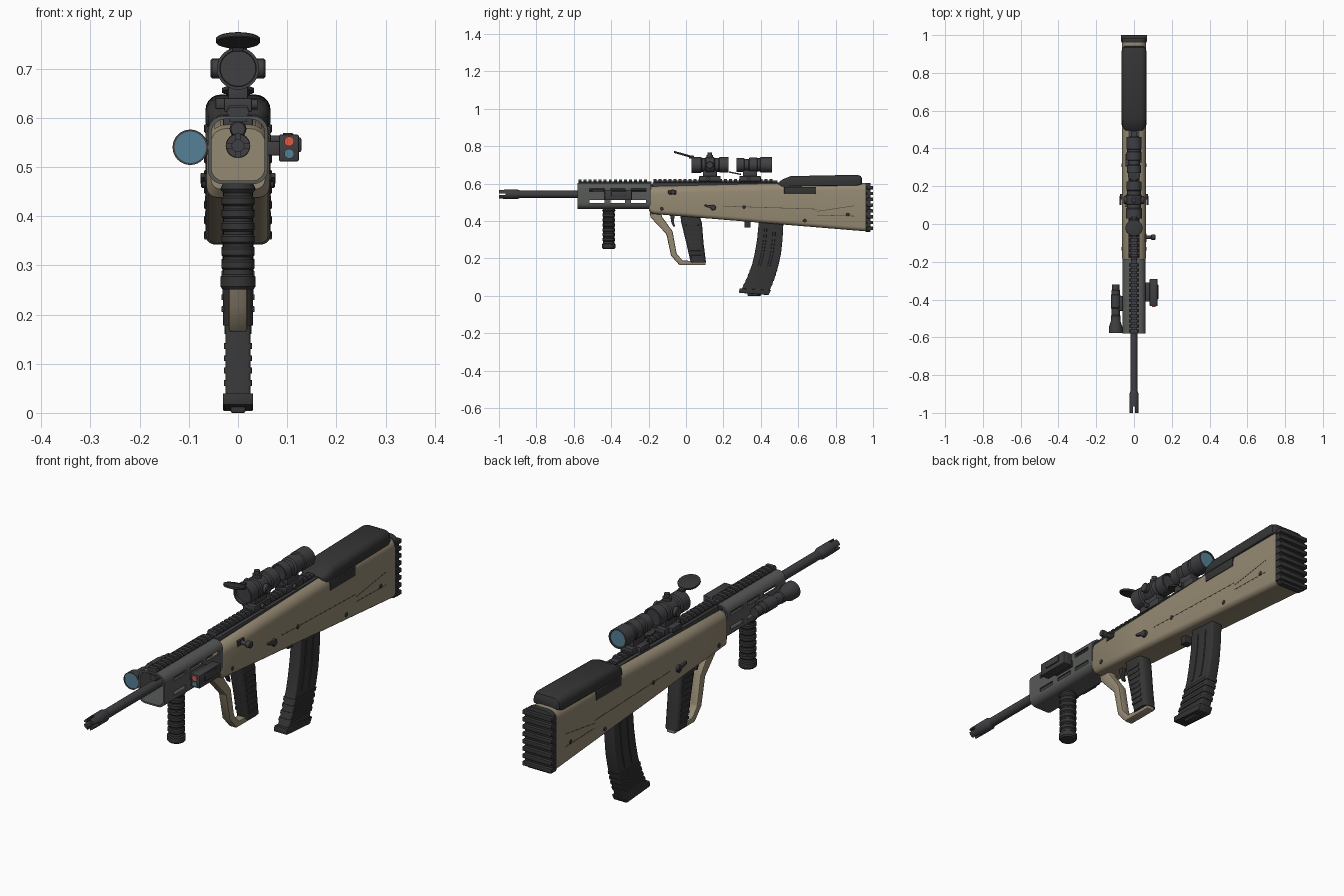
import bpy, bmesh, math
from mathutils import Vector

def material(name, rgb):
    m = bpy.data.materials.new(name)
    m.diffuse_color = (*rgb, 1)
    return m

TAN = material("tan_polymer", (0.30, 0.25, 0.17))
SEAM = material("dark_tan", (0.08, 0.065, 0.045))
BLACK = material("black_polymer", (0.035, 0.035, 0.035))
STEEL = material("dark_steel", (0.05, 0.05, 0.055))
GREY = material("grey_alloy", (0.095, 0.1, 0.095))
BLUE = material("blue_lens", (0.09, 0.22, 0.31))
RED = material("red_lens", (0.75, 0.10, 0.05))

def finish(name, bm, mat, bevel=0):
    bmesh.ops.recalc_face_normals(bm, faces=bm.faces)
    me = bpy.data.meshes.new(name)
    bm.to_mesh(me)
    bm.free()
    me.materials.append(mat)
    ob = bpy.data.objects.new(name, me)
    bpy.context.collection.objects.link(ob)
    if bevel:
        b = ob.modifiers.new("bevel", 'BEVEL')
        b.width, b.segments, b.limit_method = bevel, 2, 'ANGLE'
    return ob

def loft(name, rings, mat, bevel=0, loop=False):
    bm = bmesh.new()
    rs = [[bm.verts.new(p) for p in r] for r in rings]
    n = len(rs[0])
    for a, b in zip(rs, rs[1:] + (rs[:1] if loop else [])):
        for i in range(n):
            j = (i + 1) % n
            bm.faces.new((a[i], a[j], b[j], b[i]))
    if not loop:
        bm.faces.new(rs[0])
        bm.faces.new(rs[-1])
    return finish(name, bm, mat, bevel)

def solids(name, parts, mat, bevel=0):
    # parts: (2D outline, axis index, start, end)
    bm = bmesh.new()
    for pts, ax, a, b in parts:
        ends = []
        for t in (a, b):
            vs = []
            for p in pts:
                c = list(p)
                c.insert(ax, t)
                vs.append(bm.verts.new(c))
            bm.faces.new(vs)
            ends.append(vs)
        for i in range(len(pts)):
            j = (i + 1) % len(pts)
            bm.faces.new((ends[0][i], ends[0][j], ends[1][j], ends[1][i]))
    return finish(name, bm, mat, bevel)

def block(x0, x1, y0, y1, z0, z1):
    return ([(y0, z0), (y1, z0), (y1, z1), (y0, z1)], 0, x0, x1)

def box(name, dims, mat, bevel=0.003):
    return solids(name, [block(*dims)], mat, bevel)

def lathe(name, origin, axis, prof, mat, n=32):
    q = Vector(axis).to_track_quat('Z', 'Y')
    o = Vector(origin)
    ang = [2 * math.pi * i / n for i in range(n)]
    return loft(name, [[o + q @ Vector((r * math.cos(a), r * math.sin(a), t)) for a in ang]
                       for t, r in prof], mat)

def rrect(w, v0, v1, rt, rb, k=6):
    # rounded rectangle outline, separate top and bottom radii
    out = []
    for cx, cv, r, a0 in ((w - rt, v1 - rt, rt, 0), (rt - w, v1 - rt, rt, 90),
                          (rb - w, v0 + rb, rb, 180), (w - rb, v0 + rb, rb, 270)):
        for i in range(k):
            a = math.radians(a0 + 90 * i / (k - 1))
            out.append((cx + r * math.cos(a), cv + r * math.sin(a)))
    return out

def ring_y(y, *s):
    return [(x, y, z) for x, z in rrect(*s)]

def ring_z(z, w, y0, y1, r):
    return [(x, y, z) for x, y in rrect(w, y0, y1, r, r, 4)]

def cut(ob, parts):
    for p in parts:
        c = solids("cutter", [p], GREY)
        c.hide_render = True
        m = ob.modifiers.new("cut", 'BOOLEAN')
        m.operation, m.object = 'DIFFERENCE', c

# stock body
bottom = lambda y: 0.438 - 0.0816 * (y + 0.18)
top = lambda y: min(0.603, 0.586 + 0.025 * (y + 0.18))
rings = [ring_y(-0.197, 0.055, 0.455, 0.578, 0.03, 0.02)]
rings += [ring_y(y, 0.064, bottom(y), top(y), 0.04, 0.022) for y in (-0.18, 0.1, 0.5, 0.8, 0.965)]
loft("stock_body", rings, TAN)

# butt pad with ridges
loft("butt_pad", [ring_y(y, 0.066, 0.342, 0.604, 0.035, 0.02) for y in (0.96, 0.986)], BLACK, 0.003)
solids("butt_ridges", [block(-0.069, 0.069, 0.966, 1.0, 0.352 + 0.031 * i, 0.370 + 0.031 * i)
                       for i in range(8)], BLACK, 0.003)

# cheek rest
loft("cheek_rest", [ring_y(0.495, 0.045, 0.585, 0.606, 0.01, 0.005),
                    ring_y(0.515, 0.061, 0.583, 0.622, 0.02, 0.005),
                    ring_y(0.56, 0.066, 0.585, 0.640, 0.03, 0.005),
                    ring_y(0.915, 0.066, 0.59, 0.647, 0.03, 0.005),
                    ring_y(0.935, 0.06, 0.595, 0.640, 0.025, 0.005),
                    ring_y(0.942, 0.05, 0.6, 0.625, 0.01, 0.005)], BLACK)

# receiver strip and top rails
box("receiver_top", (-0.03, 0.03, -0.18, 0.51, 0.575, 0.605), STEEL)

def rail(name, y0, y1, z):
    tooth = [(-0.018, z), (-0.023, z + 0.008), (-0.018, z + 0.018),
             (0.018, z + 0.018), (0.023, z + 0.008), (0.018, z)]
    parts = [block(-0.017, 0.017, y0, y1, z - 0.012, z + 0.009)]
    n = int((y1 - y0) / 0.027)
    parts += [(tooth, 1, y0 + i * 0.027, y0 + i * 0.027 + 0.016) for i in range(n)]
    solids(name, parts, STEEL)

rail("rear_rail", -0.175, 0.49, 0.607)
rail("front_rail", -0.575, -0.185, 0.603)

# hollow handguard with slots
o, i = (0.061, 0.465, 0.604, 0.032, 0.03), (0.054, 0.472, 0.597, 0.027, 0.025)
guard = loft("handguard", [ring_y(-0.58, *o), ring_y(-0.188, *o), ring_y(-0.188, *i),
                           ring_y(-0.58, *i)], GREY, loop=True)
slots = [block(-0.1, 0.1, y, y + 0.08, z, z + 0.016)
         for y in (-0.515, -0.405, -0.295) for z in (0.497, 0.558)]
cut(guard, slots)

# barrel, gas tube, muzzle
lathe("barrel", (0, -0.93, 0.543), (0, 1, 0), [(0, 0.019), (0.76, 0.019)], STEEL)
lathe("gas_tube", (0, -0.57, 0.577), (0, 1, 0), [(0, 0.014), (0.01, 0.017), (0.39, 0.017)], STEEL)
box("gas_block", (-0.013, 0.013, -0.5, -0.44, 0.54, 0.58), STEEL)
muzzle = lathe("muzzle_device", (0, -1, 0.543), (0, 1, 0),
               [(0.06, 0.012), (0, 0.012), (0, 0.024), (0.04, 0.025), (0.1, 0.025), (0.115, 0.019)], STEEL)
cut(muzzle, [block(-0.04, 0.04, -1.02, -0.965, 0.538, 0.548),
             block(-0.005, 0.005, -1.02, -0.965, 0.5, 0.59)])

# vertical foregrip
prof = [(0, 0.03), (0.012, 0.036), (0.02, 0.03)]
for k in range(6):
    t = 0.026 + k * 0.026
    prof += [(t, 0.030), (t + 0.004, 0.034), (t + 0.016, 0.034), (t + 0.02, 0.030)]
prof += [(0.186, 0.031), (0.19, 0.036), (0.21, 0.036), (0.216, 0.031)]
lathe("foregrip", (0, -0.413, 0.467), (0, 0, -1), prof, BLACK)

# trigger guard, trigger, pistol grip
solids("trigger_guard", [([(-0.195, 0.46), (-0.19, 0.42), (-0.105, 0.33), (-0.08, 0.215), (-0.035, 0.164),
                           (0.105, 0.164), (0.105, 0.186), (-0.018, 0.188), (-0.05, 0.225),
                           (-0.072, 0.345), (-0.13, 0.425), (-0.13, 0.46)], 0, -0.019, 0.019)], TAN, 0.006)
solids("trigger", [([(-0.085, 0.43), (-0.06, 0.43), (-0.066, 0.395), (-0.058, 0.372), (-0.066, 0.368),
                     (-0.078, 0.39)], 0, -0.008, 0.008)], BLACK, 0.002)
loft("pistol_grip", [ring_z(0.43, 0.03, -0.03, 0.072, 0.02), ring_z(0.39, 0.031, -0.025, 0.085, 0.02),
                     ring_z(0.28, 0.032, 0.002, 0.094, 0.02), ring_z(0.178, 0.03, 0.025, 0.107, 0.018)], BLACK)
solids("grip_texture", [block(-0.0335, 0.0335, 0.052 - 0.16 * (z - 0.18) - 0.02, 0.085 - 0.1 * (z - 0.18), z, z + 0.012)
                        for z in [0.205 + 0.024 * k for k in range(8)]], BLACK, 0.001)

# curved magazine
curve = [(0.43, 0.388, 0.521), (0.374, 0.387, 0.52), (0.30, 0.38, 0.516), (0.225, 0.367, 0.508),
         (0.17, 0.354, 0.496), (0.10, 0.329, 0.475), (0.03, 0.295, 0.448)]

def mag_at(z):
    for a, b in zip(curve, curve[1:]):
        if z >= b[0]:
            f = (a[0] - z) / (a[0] - b[0])
            return a[1] + f * (b[1] - a[1]), a[2] + f * (b[2] - a[2])
    return curve[-1][1:]

loft("magazine", [ring_z(z, 0.025, a, b, 0.006) for z, a, b in curve], BLACK)
for z in (0.055, 0.08, 0.105, 0.13):
    loft("magazine_rib", [ring_z(h, 0.0285, mag_at(h)[0] - 0.002, mag_at(h)[1] + 0.002, 0.007)
                          for h in (z, z + 0.012)], BLACK)
for s in (-1, 1):
    for f in (0.3, 0.65):
        loft("magazine_side_rib", [[(x, mag_at(z)[0] * (1 - f) + mag_at(z)[1] * f + d, z)
                                    for x, d in ((s * 0.024, -0.008), (s * 0.0275, -0.006),
                                                 (s * 0.0275, 0.006), (s * 0.024, 0.008))]
                                   for z in (0.36, 0.30, 0.225, 0.16)], BLACK)
solids("magazine_base", [([(0.283, 0.016), (0.44, 0.004), (0.455, 0.03), (0.286, 0.04)], 0, -0.031, 0.031),
                         block(-0.015, 0.015, 0.33, 0.4, 0, 0.015)], BLACK, 0.003)
box("magazine_release", (-0.018, 0.018, 0.312, 0.345, 0.365, 0.41), BLACK)

# side details on both sides of the stock
for s in (-1, 1):
    side = lambda d: (s * 0.055, s * (0.064 + d))
    solids("ejection_port", [block(*side(0.0025), 0.525, 0.695, 0.545, 0.583)], BLACK, 0.002)
    seams = [([(0.2, 0.478), (0.70, 0.462), (0.70, 0.465), (0.2, 0.481)], 0, *side(0.0006)),
             ([(0.70, 0.45), (0.90, 0.48), (0.90, 0.483), (0.70, 0.453)], 0, *side(0.0006)),
             ([(0.70, 0.43), (0.90, 0.425), (0.90, 0.428), (0.70, 0.433)], 0, *side(0.0006))]
    solids("body_seam", seams, SEAM)
    for y, z in ((-0.13, 0.465), (0.31, 0.475), (0.635, 0.402), (0.865, 0.435)):
        lathe("body_pin", (s * 0.055, y, z), (s, 0, 0), [(0, 0.009), (0.010, 0.009), (0.012, 0.007)], STEEL, 16)
    lathe("selector_hub", (s * 0.055, 0.145, 0.472), (s, 0, 0), [(0, 0.015), (0.017, 0.015), (0.02, 0.012)], STEEL, 20)
    solids("selector_lever", [([(0.1, 0.478), (0.1, 0.488), (0.15, 0.482), (0.15, 0.464)], 0,
                               s * 0.066, s * 0.076)], STEEL, 0.002)
box("charging_slot", (0.05, 0.067, -0.095, -0.05, 0.543, 0.567), BLACK)
lathe("charging_handle", (0.06, -0.07, 0.555), (1, 0, 0),
      [(0, 0.009), (0.03, 0.009), (0.032, 0.014), (0.05, 0.014), (0.053, 0.011)], STEEL, 20)

# front optic
lathe("optic_tube", (0, 0.03, 0.70), (0, 1, 0),
      [(0.012, 0.036), (0, 0.037), (0, 0.043), (0.05, 0.043), (0.055, 0.037), (0.072, 0.037), (0.076, 0.042),
       (0.12, 0.042), (0.124, 0.037), (0.145, 0.037), (0.15, 0.041), (0.196, 0.041), (0.196, 0.035), (0.185, 0.034)], STEEL)
lathe("optic_top_turret", (0, 0.127, 0.73), (0, 0, 1), [(0, 0.018), (0.022, 0.018), (0.024, 0.012), (0.037, 0.012)], STEEL, 20)
for s in (-1, 1):
    lathe("optic_side_turret", (s * 0.03, 0.127, 0.70), (s, 0, 0), [(0, 0.02), (0.023, 0.02), (0.026, 0.017)], STEEL, 20)
lathe("front_flip_cap", (0, -0.022, 0.754), (0, 0.28, 1), [(-0.002, 0.043), (0, 0.045), (0.007, 0.045), (0.009, 0.042)], BLACK)
box("flip_cap_hinge", (-0.012, 0.012, 0.015, 0.042, 0.735, 0.75), BLACK)
lathe("rear_flip_cap", (0, 0.262, 0.652), (0, 0.2, 1), [(0, 0.033), (0.007, 0.033)], BLACK)

# magnifier with rear lens
lathe("magnifier_tube", (0, 0.27, 0.70), (0, 1, 0),
      [(0.01, 0.03), (0, 0.031), (0, 0.037), (0.04, 0.037), (0.044, 0.032), (0.065, 0.032), (0.07, 0.039),
       (0.11, 0.039), (0.113, 0.036), (0.125, 0.036), (0.128, 0.041), (0.19, 0.041), (0.19, 0.035), (0.18, 0.034)], STEEL)
lathe("magnifier_lens", (0, 0.448, 0.70), (0, 1, 0), [(0, 0.034), (0.009, 0.034)], BLUE)

# optic mounts
for y0, y1 in ((0.07, 0.185), (0.285, 0.40)):
    solids("optic_mount", [block(-0.028, 0.028, y0, y1, 0.612, 0.64),
                           block(-0.02, 0.02, y0 + 0.02, y1 - 0.02, 0.635, 0.672)], STEEL, 0.003)
    box("mount_clamp", (-0.046, -0.025, y0 + 0.02, y1 - 0.03, 0.618, 0.64), STEEL)
    lathe("mount_screw", (0.02, y0 + 0.05, 0.627), (1, 0, 0), [(0, 0.01), (0.02, 0.01)], STEEL, 16)

# flashlight on the left
lathe("flashlight", (-0.097, -0.577, 0.54), (0, 1, 0),
      [(0.008, 0.032), (0, 0.032), (0, 0.036), (0.03, 0.036), (0.06, 0.026), (0.09, 0.026), (0.094, 0.023),
       (0.13, 0.023), (0.134, 0.026), (0.2, 0.026), (0.204, 0.023), (0.225, 0.023), (0.228, 0.02), (0.257, 0.02)], STEEL)
lathe("flashlight_lens", (-0.097, -0.575, 0.54), (0, 1, 0), [(0, 0.032), (0.01, 0.032)], BLUE)
box("flashlight_mount", (-0.085, -0.055, -0.46, -0.38, 0.525, 0.555), STEEL)

# laser module on the right
solids("laser_module", [block(0.083, 0.124, -0.435, -0.29, 0.511, 0.566),
                        block(0.118, 0.129, -0.40, -0.32, 0.53, 0.56)], STEEL, 0.004)
box("laser_mount", (0.055, 0.09, -0.41, -0.31, 0.523, 0.553), STEEL)
for z, m in ((0.552, RED), (0.527, BLUE)):
    lathe("laser_lens", (0.104, -0.439, z), (0, 1, 0), [(0, 0.010), (0.012, 0.010)], m, 20)

# apply modifiers, remove cutters, shade
bpy.ops.object.select_all(action='DESELECT')
parts = [ob for ob in bpy.data.objects if not ob.hide_render]
for ob in parts:
    ob.select_set(True)
bpy.context.view_layer.objects.active = parts[0]
bpy.ops.object.convert(target='MESH')
for ob in [o for o in bpy.data.objects if o.hide_render]:
    bpy.data.objects.remove(ob)
bpy.ops.object.shade_smooth_by_angle(angle=math.radians(35))
